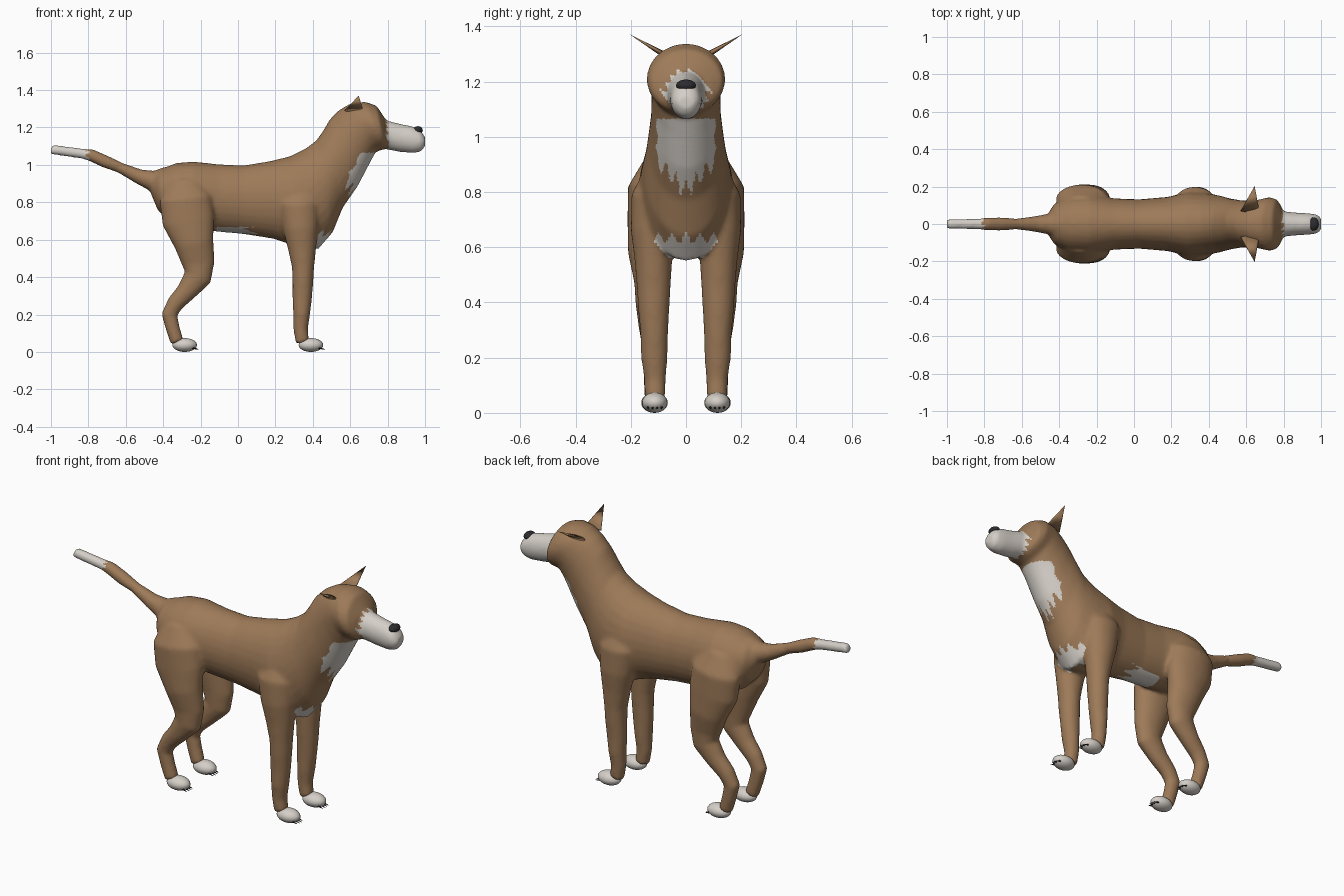
import bpy, bmesh, math
from mathutils import Vector, Matrix

default = bpy.data.objects.get("Cube")
if default:
    bpy.data.objects.remove(default, do_unlink=True)


def material(name, rgb):
    m = bpy.data.materials.new(name)
    m.use_nodes = True
    m.diffuse_color = (*rgb, 1)
    bsdf = m.node_tree.nodes["Principled BSDF"]
    bsdf.inputs["Base Color"].default_value = (*rgb, 1)
    bsdf.inputs["Roughness"].default_value = 0.8
    return m


FUR = material("brown fur", (0.34, 0.195, 0.098))
WHITE = material("white fur", (0.66, 0.62, 0.57))
DARK = material("dark horn", (0.025, 0.025, 0.028))


def make_object(name, bm, *mats):
    bmesh.ops.recalc_face_normals(bm, faces=bm.faces)
    mesh = bpy.data.meshes.new(name)
    bm.to_mesh(mesh)
    bm.free()
    for m in mats:
        mesh.materials.append(m)
    mesh.shade_smooth()
    obj = bpy.data.objects.new(name, mesh)
    bpy.context.collection.objects.link(obj)
    return obj


def loft(bm, sections, sides=28):
    """Closed tube through (centre, half axis, half width in y) sections."""
    rings = []
    for c, a, w in sections:
        angles = [2 * math.pi * i / sides for i in range(sides)]
        rings.append([bm.verts.new(c + a * math.cos(t) + Vector((0, w * math.sin(t), 0)))
                      for t in angles])
    faces = [bm.faces.new(rings[0]), bm.faces.new(rings[-1][::-1])]
    for r, s in zip(rings, rings[1:]):
        for i in range(sides):
            j = (i + 1) % sides
            faces.append(bm.faces.new((r[i], s[i], s[j], r[j])))
    bmesh.ops.recalc_face_normals(bm, faces=faces)


def outline_loft(bm, rows):
    """Rows: upper x, upper z, lower x, lower z, half width."""
    sections = []
    for ux, uz, lx, lz, w in rows:
        up, low = Vector((ux, 0, uz)), Vector((lx, 0, lz))
        sections.append(((up + low) / 2, (up - low) / 2, w))
    loft(bm, sections)


def limb_loft(bm, rows, side):
    """Rows: x, z, y, half depth, half width."""
    pts = [Vector((x, side * y, z)) for x, z, y, d, w in rows]
    sections = []
    for i, (x, z, y, d, w) in enumerate(rows):
        t = pts[min(i + 1, len(pts) - 1)] - pts[max(i - 1, 0)]
        sections.append((pts[i], Vector((-t.z, 0, t.x)).normalized() * d, w))
    loft(bm, sections)


def ellipsoid(name, centre, radii, mat):
    bm = bmesh.new()
    bmesh.ops.create_uvsphere(bm, u_segments=20, v_segments=12, radius=1,
                              matrix=Matrix.Translation(centre) @ Matrix.Diagonal((*radii, 1)))
    return make_object(name, bm, mat)


# Trunk, neck and head
bm = bmesh.new()
outline_loft(bm, [
    (-.46, .93, -.467, .85, .05), (-.42, .975, -.43, .76, .11),
    (-.33, 1.01, -.36, .69, .15), (-.24, 1.018, -.24, .66, .16),
    (-.10, 1.003, -.11, .643, .137), (.03, .997, .03, .63, .132),
    (.17, 1.02, .19, .605, .145), (.28, 1.047, .31, .565, .172),
    (.36, 1.087, .43, .55, .165), (.42, 1.132, .507, .64, .15),
    (.46, 1.19, .56, .77, .137), (.49, 1.243, .64, .885, .127),
    (.54, 1.293, .70, 1.0, .125), (.60, 1.328, .737, 1.07, .13),
    (.68, 1.338, .77, 1.08, .144), (.74, 1.317, .787, 1.085, .132),
    (.785, 1.25, .797, 1.09, .088)])

# Muzzle
outline_loft(bm, [
    (.74, 1.24, .74, 1.09, .07), (.80, 1.236, .79, 1.084, .068),
    (.87, 1.219, .86, 1.07, .061), (.935, 1.206, .94, 1.062, .057),
    (.975, 1.187, .982, 1.073, .051), (1.0, 1.15, 1.0, 1.1, .032)])

# Tail
limb_loft(bm, [
    (-.40, .91, 0, .08, .075), (-.46, .915, 0, .055, .055), (-.53, .938, 0, .04, .042),
    (-.63, .985, 0, .029, .029), (-.71, 1.018, 0, .034, .036), (-.785, 1.052, 0, .033, .034),
    (-.83, 1.06, 0, .027, .029), (-1.0, 1.083, 0, .026, .027)], 1)

# Legs
FRONT_LEG = [
    (.33, .90, .09, .06, .05), (.325, .79, .118, .11, .08), (.335, .66, .12, .095, .08),
    (.343, .55, .118, .075, .068), (.348, .45, .117, .059, .061), (.347, .38, .117, .056, .057),
    (.343, .28, .115, .052, .05), (.34, .20, .115, .045, .048), (.335, .12, .112, .039, .039),
    (.345, .05, .112, .036, .037)]
HIND_LEG = [
    (-.29, .92, .09, .09, .06), (-.28, .82, .13, .14, .08), (-.265, .70, .135, .14, .077),
    (-.235, .58, .137, .106, .073), (-.212, .47, .13, .087, .057), (-.215, .40, .13, .075, .053),
    (-.278, .32, .127, .054, .046), (-.335, .26, .122, .046, .041), (-.367, .20, .12, .043, .037),
    (-.35, .13, .118, .038, .036), (-.325, .05, .115, .036, .035)]
for side in (-1, 1):
    limb_loft(bm, FRONT_LEG, side)
    limb_loft(bm, HIND_LEG, side)

# Fuse everything into one smooth skin
body = make_object("body", bm, FUR, WHITE)
remesh = body.modifiers.new("fuse", "REMESH")
remesh.mode = "VOXEL"
remesh.voxel_size = 0.01
soften = body.modifiers.new("soften", "SMOOTH")
soften.factor = 0.5
soften.iterations = 8
graph = bpy.context.evaluated_depsgraph_get()
skin = bpy.data.meshes.new_from_object(body.evaluated_get(graph))
body.modifiers.clear()
body.data = skin
skin.materials.clear()
skin.materials.append(FUR)
skin.materials.append(WHITE)
skin.shade_smooth()


def jag(t, step, depth):
    return depth * abs((t / step) % 2 - 1)


def is_white(p, n):
    x, y, z = p
    ay = abs(y)
    muzzle = x > .785 + jag(y + z, .022, .025)
    tail_tip = x < -.79 - jag(y + z, .016, .03)
    throat = (x > .52 and n.x > 0 and ay < .1 + jag(z, .04, .01)
              and .77 + ay + jag(y, .018, .07) < z < 1.065)
    chest = (x > .39 and n.x > 0 and z < .61 + jag(y, .025, .045)
             and ay < .045 + (z - .54) * .9)
    belly = (n.z < -.15 and z < .668 and ay < .105
             and -.12 < x < .02 + jag(y, .024, .1))
    return muzzle or tail_tip or throat or chest or belly


for face in skin.polygons:
    face.material_index = int(is_white(face.center, face.normal))

# Nose
ellipsoid("nose", (.962, 0, 1.186), (.026, .036, .021), DARK)

for side, label in ((1, "left"), (-1, "right")):
    # Eyes
    ellipsoid(label + "_eye", (.757, side * .09, 1.207), (.018, .018, .019), FUR)

    # Ears: thin flattened cones leaning outwards
    bm = bmesh.new()
    base = Vector((.62, side * .07, 1.292))
    tip = Vector((.645, side * .203, 1.37))
    thick = Vector((0, -side * .5, .86))
    ring = [bm.verts.new(base + Vector((.05 * math.cos(t), 0, 0)) + thick * .012 * math.sin(t))
            for t in (math.pi * i / 6 for i in range(12))]
    top = bm.verts.new(tip)
    bm.faces.new(ring)
    for a, b in zip(ring, ring[1:] + ring[:1]):
        bm.faces.new((a, b, top))
    make_object(label + "_ear", bm, FUR)

    # Paws with four claws each
    for end, x, y in (("front", .39, .113), ("hind", -.285, .115)):
        ellipsoid(f"{label}_{end}_paw", (x, side * y, .037), (.066, .047, .037), WHITE)
        bm = bmesh.new()
        for i in range(4):
            off = (i - 1.5) * .016
            place = Matrix.Translation((x + .053 - abs(off) * .3, side * y + off, .02))
            bmesh.ops.create_cone(bm, cap_ends=True, segments=8, radius1=.008, radius2=.001,
                                  depth=.048, matrix=place @ Matrix.Rotation(math.radians(105), 4, "Y"))
        make_object(f"{label}_{end}_claws", bm, DARK)
